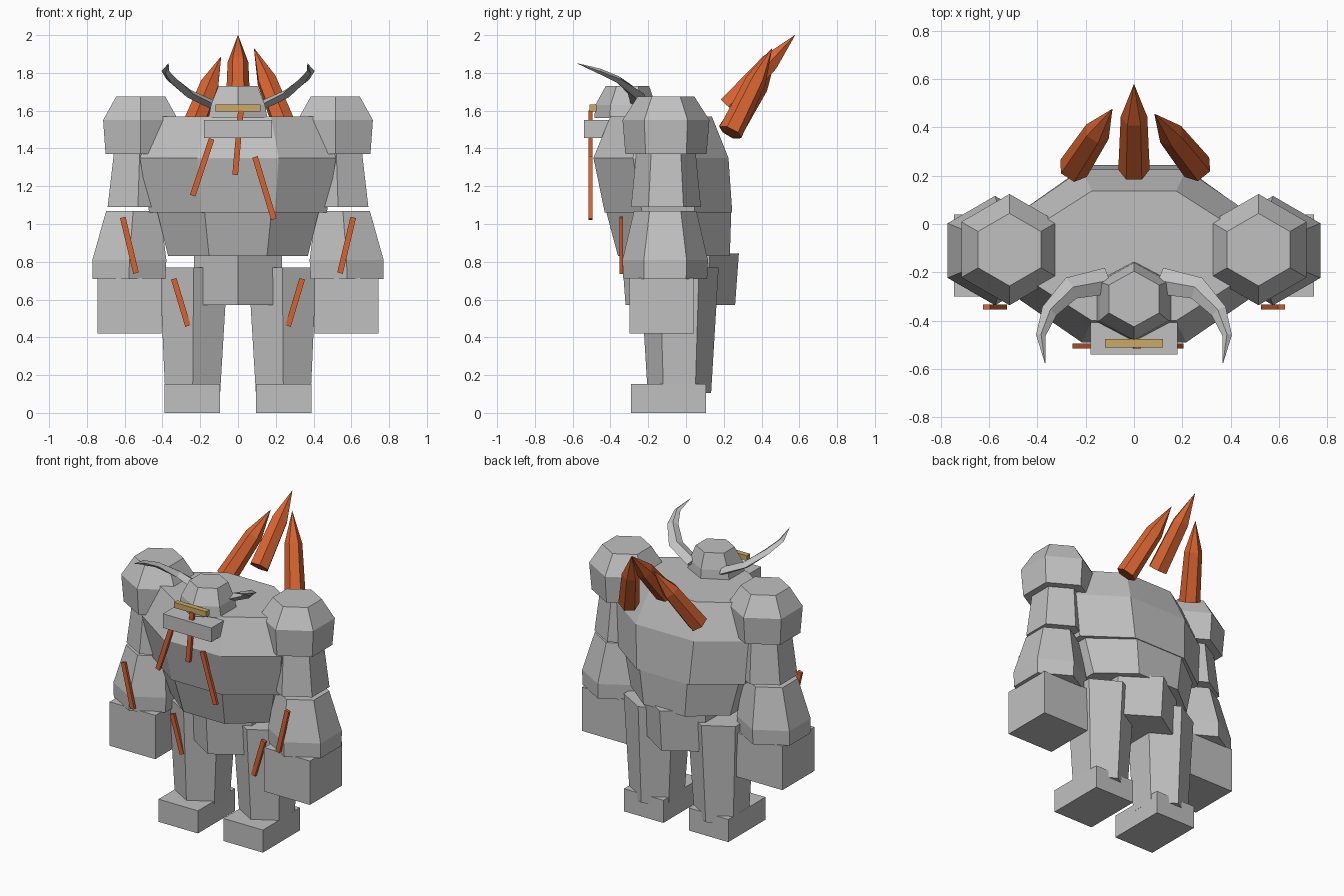
import bpy, bmesh, math
from mathutils import Vector

if "Cube" in bpy.data.objects:
    bpy.data.objects.remove(bpy.data.objects["Cube"])


def material(name, rgb):
    m = bpy.data.materials.new(name)
    m.diffuse_color = (*rgb, 1)
    m.use_nodes = True
    m.node_tree.nodes["Principled BSDF"].inputs["Base Color"].default_value = m.diffuse_color
    return m


GREY = material("stone_grey", (0.53, 0.53, 0.53))
ORANGE = material("ember_orange", (0.68, 0.125, 0.03))
GOLD = material("visor_gold", (0.60, 0.40, 0.13))


def skin(name, rings, mat):
    """Join rings of points into a closed, flat-shaded solid."""
    bm = bmesh.new()
    loops = [[bm.verts.new(p) for p in r] for r in rings]
    n = len(loops[0])
    for a, b in zip(loops, loops[1:]):
        for i in range(n):
            j = (i + 1) % n
            bm.faces.new((a[i], a[j], b[j], b[i]))
    bm.faces.new(loops[0][::-1])
    bm.faces.new(loops[-1])
    bmesh.ops.recalc_face_normals(bm, faces=bm.faces)
    me = bpy.data.meshes.new(name)
    bm.to_mesh(me)
    bm.free()
    me.materials.append(mat)
    ob = bpy.data.objects.new(name, me)
    bpy.context.collection.objects.link(ob)
    return ob


def column(name, sections, sides, turn=0.0, mat=GREY):
    """Upright prism; each section is (cx, cy, z, rx, ry)."""
    rings = []
    for cx, cy, z, rx, ry in sections:
        angles = [math.radians(turn - 90 + 360 * i / sides) for i in range(sides)]
        rings.append([(cx + rx * math.cos(a), cy + ry * math.sin(a), z) for a in angles])
    return skin(name, rings, mat)


def tube(name, path, sizes, sides, mat):
    """Prism swept along a path, with a (wide, high) radius at each point."""
    pts = [Vector(p) for p in path]
    rings = []
    for i, p in enumerate(pts):
        d = (pts[min(i + 1, len(pts) - 1)] - pts[max(i - 1, 0)]).normalized()
        side = d.cross(Vector((0, 0, 1))).normalized()
        up = side.cross(d)
        w, h = sizes[i]
        rings.append([p + side * w * math.cos(k * math.tau / sides)
                      + up * h * math.sin(k * math.tau / sides) for k in range(sides)])
    return skin(name, rings, mat)


def box(name, x, y, z, mat=GREY):
    return skin(name, [[(x[0], y[0], h), (x[1], y[0], h), (x[1], y[1], h), (x[0], y[1], h)]
                       for h in z], mat)


def stripe(name, a, b, y):
    """Thin slanted bar in a vertical plane, from a to b in (x, z)."""
    a, b = Vector(a), Vector(b)
    d = (b - a).normalized() * 0.015
    s = Vector((-d.y, d.x))
    corners = [a + s, a - s, b - s, b + s]
    skin(name, [[(c.x, yy, c.y) for c in corners] for yy in (y - 0.01, y + 0.01)], ORANGE)


def octagon(name, levels):
    """Eight-sided body part; each level is (z, half width, front y, back y)."""
    k = math.cos(math.pi / 8)
    column(name, [(0, (f + b) / 2, z, w / k, (b - f) / 2 / k) for z, w, f, b in levels], 8, 22.5)


def hexagons(name, levels, cy):
    """Six-sided limb part, corner to the front; each level is (cx, z, radius)."""
    column(name, [(cx, cy, z, r, r) for cx, z, r in levels], 6)


# Body
octagon("chest", [(1.06, 0.47, -0.43, 0.245), (1.35, 0.52, -0.49, 0.225),
                  (1.57, 0.42, -0.40, 0.137)])
octagon("belly", [(0.83, 0.37, -0.36, 0.232), (1.075, 0.43, -0.425, 0.24)])
column("pelvis", [(0, -0.03, 0.57, 0.262, 0.29), (0, -0.03, 0.845, 0.27, 0.31)], 6)

# Head
column("helmet", [(0, -0.32, 1.56, 0.18, 0.165), (0, -0.32, 1.63, 0.165, 0.16),
                  (0, -0.31, 1.73, 0.12, 0.115)], 6)
box("visor", (-0.12, 0.12), (-0.51, -0.475), (1.595, 1.632), GOLD)
box("jaw", (-0.18, 0.18), (-0.54, -0.40), (1.455, 1.55))

# Limbs and horns on both sides
for s, tag in ((-1, "left"), (1, "right")):
    hexagons("shoulder_" + tag, [(s * 0.515, 1.37, 0.215), (s * 0.515, 1.55, 0.23),
                                 (s * 0.515, 1.675, 0.15)], -0.106)
    hexagons("upper_arm_" + tag, [(s * 0.53, 1.09, 0.185), (s * 0.52, 1.40, 0.155)], -0.106)
    hexagons("forearm_" + tag, [(s * 0.577, 0.71, 0.222), (s * 0.575, 0.81, 0.226),
                                (s * 0.555, 1.07, 0.165)], -0.11)
    box("hand_" + tag, sorted((s * 0.745, s * 0.405)), (-0.30, 0.04), (0.42, 0.715))
    hexagons("leg_" + tag, [(s * 0.24, 0.105, 0.168), (s * 0.235, 0.77, 0.208)], -0.035)
    box("foot_" + tag, sorted((s * 0.388, s * 0.095)), (-0.29, 0.105), (0, 0.152))
    tube("horn_" + tag,
         [(s * 0.11, -0.235, 1.62), (s * 0.26, -0.265, 1.69), (s * 0.35, -0.36, 1.765),
          (s * 0.385, -0.46, 1.81), (s * 0.368, -0.575, 1.85)],
         [(0.055, 0.025), (0.048, 0.022), (0.034, 0.018), (0.02, 0.014), (0.001, 0.001)], 4, GREY)
    stripe("forearm_stripe_" + tag, (s * 0.61, 1.035), (s * 0.54, 0.74), -0.343)
    stripe("leg_stripe_" + tag, (s * 0.34, 0.71), (s * 0.265, 0.46), -0.21)

# Chest stripes
for i, (a, b) in enumerate((((-0.14, 1.45), (-0.24, 1.15)),
                            ((0.015, 1.60), (-0.015, 1.26)),
                            ((0.09, 1.355), (0.19, 1.025)))):
    stripe(f"chest_stripe_{i + 1}", a, b, -0.505)

# Back spikes
for tag, base, tip in (("left", (-0.25, 0.23, 1.485), (-0.09, 0.475, 1.885)),
                       ("middle", (0, 0.225, 1.62), (0, 0.577, 2.0)),
                       ("right", (0.26, 0.235, 1.485), (0.085, 0.455, 1.93))):
    base, tip = Vector(base), Vector(tip)
    tube("back_spike_" + tag, [base, base.lerp(tip, 0.62), tip],
         [(0.065, 0.065), (0.055, 0.055), (0.001, 0.001)], 6, ORANGE)
